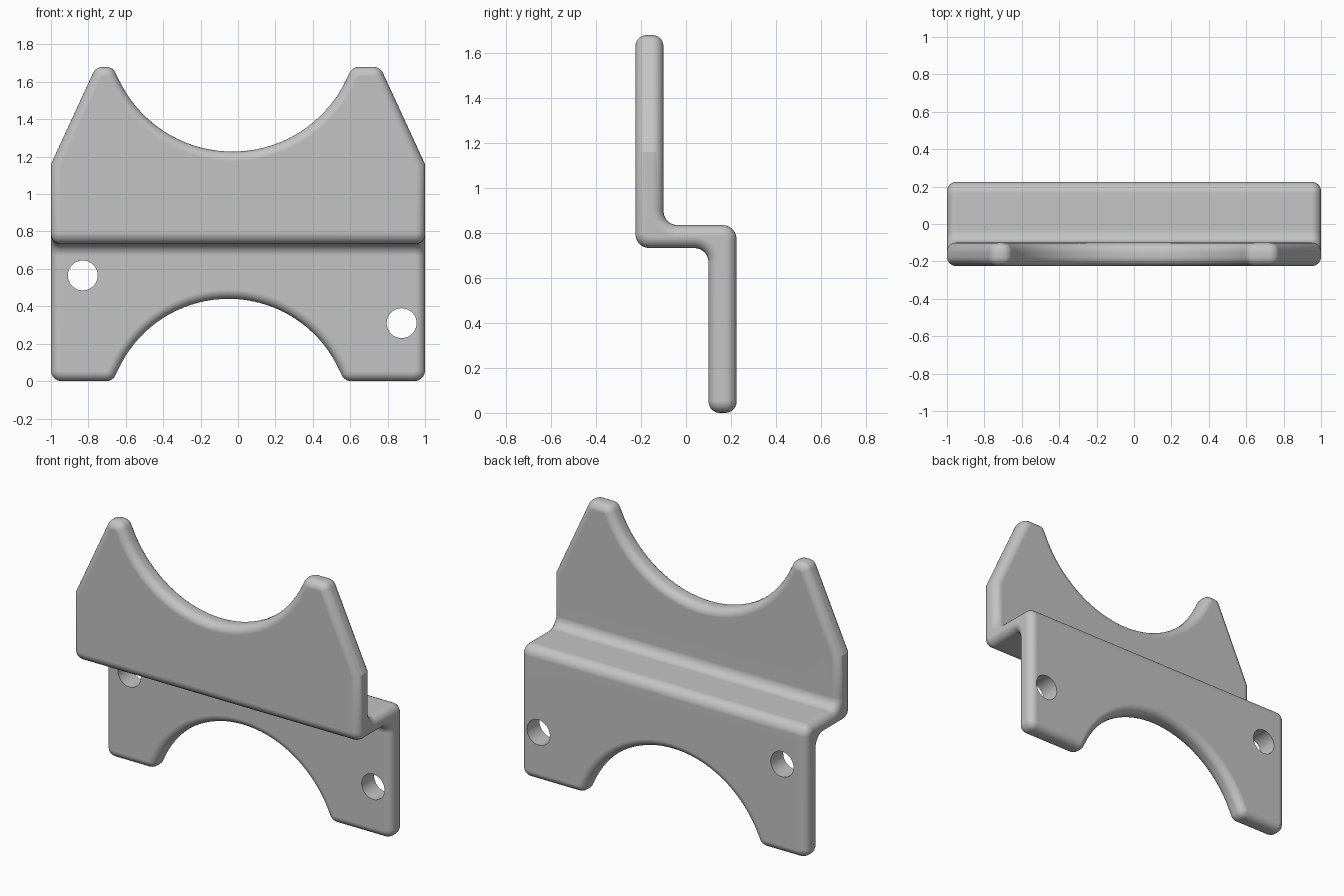
import bpy, bmesh, math
from mathutils import Vector

if "Cube" in bpy.data.objects:
    bpy.data.objects.remove(bpy.data.objects["Cube"])

R_CORNER = 0.055                       # rounding of outline corners
Y0, Y1, Y2, Y3 = -0.225, -0.10, 0.10, 0.225   # front plate, back plate
ZB, ZT = 0.733, 0.835                  # underside and top of the middle step


def corner(p, d1, d2, n=5):
    """Arc rounding corner p between directions d1 and d2."""
    p, d1, d2 = Vector(p), Vector(d1).normalized(), Vector(d2).normalized()
    half = d1.angle(d2) / 2
    t = R_CORNER / math.tan(half)
    c = p + (d1 + d2).normalized() * (R_CORNER / math.sin(half))
    a, b = (p + d1 * t - c).normalized(), (p + d2 * t - c).normalized()
    return [tuple(c + a.slerp(b, i / n) * R_CORNER) for i in range(n + 1)]


def notch(xl, xr, z, depth, s, n=36):
    """Circular cut-out with rounded feet; s = direction into the plate."""
    h, cx = (xr - xl) / 2, (xl + xr) / 2
    rad = (h * h + depth * depth) / (2 * depth)
    cz = z + s * (depth - rad)
    a = math.asin(h / rad)
    a2 = (a - R_CORNER * math.tan(a / 2) / rad) * 0.97
    ts = (math.cos(a), s * math.sin(a))
    arc = [(cx + rad * math.sin(q), cz + s * rad * math.cos(q))
           for q in (-a2 + 2 * a2 * i / n for i in range(n + 1))]
    return (corner((xl, z), (-1, 0), ts) + arc
            + corner((xr, z), (-ts[0], ts[1]), (1, 0)))


# outlines of the two plates, left to right
upper = ([(-1, 1.16)] + corner((-0.76, 1.68), (-0.24, -0.52), (1, 0))
         + notch(-0.665, 0.607, 1.68, 0.453, -1)
         + corner((0.76, 1.68), (-1, 0), (0.24, -0.52)) + [(1, 1.16)])
lower = (corner((-1, 0), (0, 1), (1, 0))
         + notch(-0.665, 0.565, 0, 0.44, 1)
         + corner((1, 0), (-1, 0), (0, 1)))

bm = bmesh.new()
cache = {}


def vert(x, y, z):
    k = (round(x, 5), round(y, 5), round(z, 5))
    if k not in cache:
        cache[k] = bm.verts.new(k)
    return cache[k]


def face(pts, rim=0):
    bm.faces.new([vert(*p) for p in pts]).material_index = rim


# two plates: front sheet, back sheet, rim strip
for path, ya, yb in ((upper, Y0, Y1), (lower, Y2, Y3)):
    for y, z in ((ya, ZB), (yb, ZT)):
        face([(x, y, q) for x, q in path] + [(1, y, z), (-1, y, z)])
    for (xa, za), (xb, zb) in zip(path, path[1:]):
        face([(xa, ya, za), (xb, ya, zb), (xb, yb, zb), (xa, yb, za)], 1)

# middle step and end caps
face([(-1, Y1, ZT), (1, Y1, ZT), (1, Y3, ZT), (-1, Y3, ZT)])
face([(-1, Y0, ZB), (1, Y0, ZB), (1, Y2, ZB), (-1, Y2, ZB)])
for x in (-1, 1):
    zu, zl = upper[0][1], lower[0][1]
    face([(x, Y0, zu), (x, Y1, zu), (x, Y1, ZT), (x, Y3, ZT),
          (x, Y3, zl), (x, Y2, zl), (x, Y2, ZB), (x, Y0, ZB)], 1)
bmesh.ops.recalc_face_normals(bm, faces=bm.faces[:])


def bevel(edges, width, segs):
    bmesh.ops.bevel(bm, geom=edges, offset=width, offset_type='OFFSET',
                    segments=segs, profile=0.5, affect='EDGES',
                    clamp_overlap=False, loop_slide=True, material=-1)


# round the four folds, then the whole rim
bevel([e for e in bm.edges if abs(e.verts[0].co.x - e.verts[1].co.x) > 1.9], 0.062, 6)
bevel([e for e in bm.edges if len(e.link_faces) == 2
       and e.link_faces[0].material_index != e.link_faces[1].material_index], 0.05, 6)
for f in bm.faces:
    f.material_index = 0
bmesh.ops.recalc_face_normals(bm, faces=bm.faces[:])

mesh = bpy.data.meshes.new("stepped_bracket")
bm.to_mesh(mesh)
bm.free()
bracket = bpy.data.objects.new("stepped_bracket", mesh)
bpy.context.collection.objects.link(bracket)
grey = bpy.data.materials.new("plain_grey")
grey.diffuse_color = (0.55, 0.55, 0.55, 1)
grey.use_nodes = True
grey.node_tree.nodes["Principled BSDF"].inputs["Base Color"].default_value = grey.diffuse_color
mesh.materials.append(grey)

# screw holes
for x, z in ((-0.83, 0.565), (0.875, 0.31)):
    bpy.ops.mesh.primitive_cylinder_add(vertices=40, radius=0.08, depth=0.5,
                                        location=(x, 0.16, z),
                                        rotation=(math.pi / 2, 0, 0))
    cutter = bpy.context.object
    cutter.name = "hole_cutter"
    cutter.hide_render = True
    cutter.data.materials.append(grey)
    bpy.ops.object.select_all(action='DESELECT')
    bracket.select_set(True)
    bpy.context.view_layer.objects.active = bracket
    mod = bracket.modifiers.new("hole", 'BOOLEAN')
    mod.operation, mod.solver, mod.object = 'DIFFERENCE', 'EXACT', cutter
    bpy.ops.object.modifier_apply(modifier=mod.name)
    bpy.data.objects.remove(cutter, do_unlink=True)

# smooth rounded edges, crisp holes and kinks
bpy.ops.object.shade_smooth_by_angle(angle=math.radians(22))
wn = bracket.modifiers.new("flat_faces", 'WEIGHTED_NORMAL')
wn.keep_sharp = True
